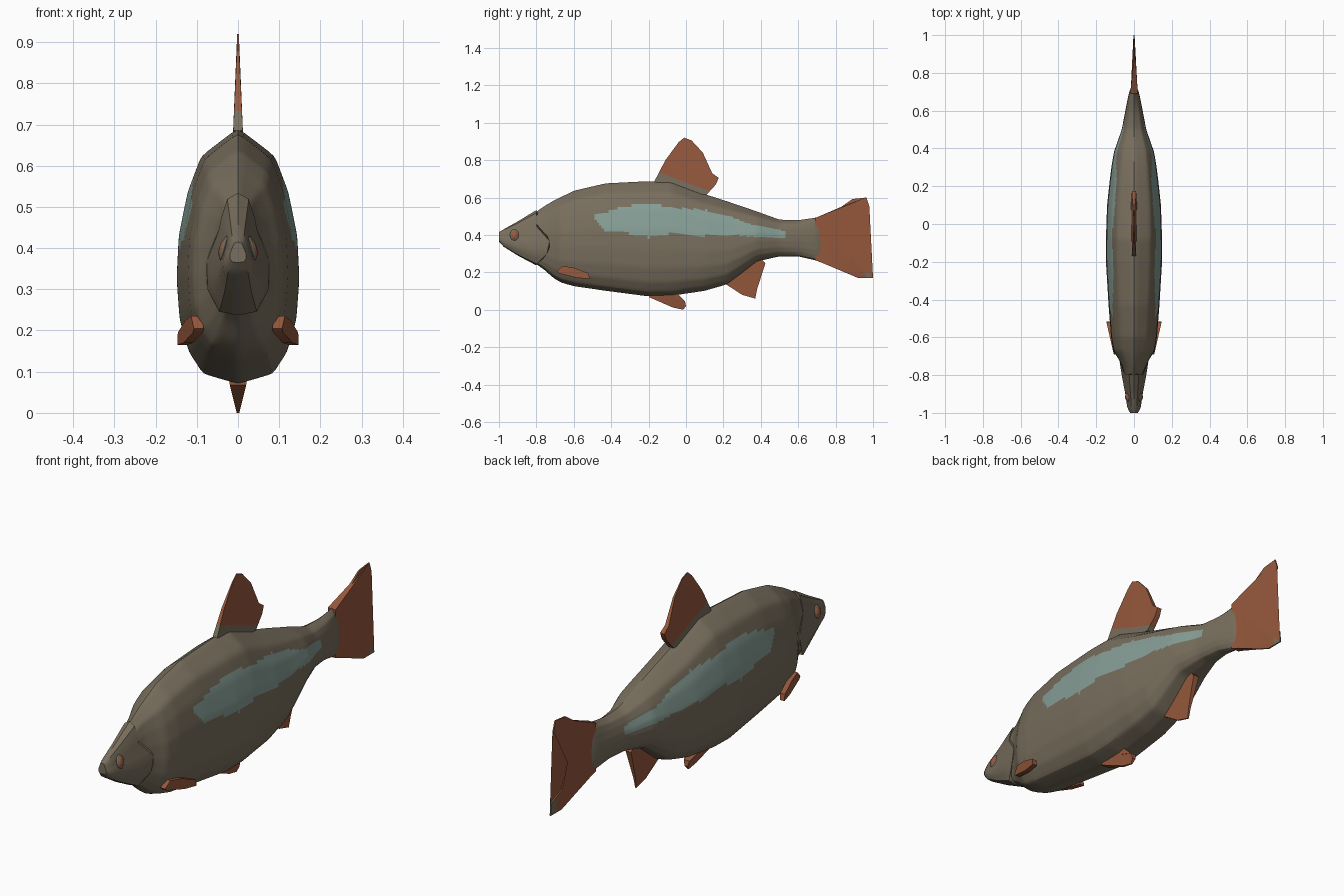
import bpy, bmesh, math
from mathutils import Vector

if "Cube" in bpy.data.objects:
    bpy.data.objects.remove(bpy.data.objects["Cube"])


def material(name, rgb):
    m = bpy.data.materials.new(name)
    m.diffuse_color = (*rgb, 1)
    m.use_nodes = True
    m.node_tree.nodes["Principled BSDF"].inputs["Base Color"].default_value = m.diffuse_color
    return m


SKIN = material("brown_grey_skin", (0.188, 0.156, 0.109))
FIN = material("rust_fin", (0.305, 0.098, 0.045))
BAND = material("pale_teal_band", (0.242, 0.342, 0.309))


def lerp(table, x, col=1):
    """Linear lookup of a column in a table sorted by its first column."""
    if x <= table[0][0]:
        return table[0][col]
    for a, b in zip(table, table[1:]):
        if x <= b[0]:
            return a[col] + (b[col] - a[col]) * (x - a[0]) / (b[0] - a[0])
    return table[-1][col]


def finish(bm, name, mats, angle=40):
    bmesh.ops.recalc_face_normals(bm, faces=bm.faces)
    me = bpy.data.meshes.new(name)
    bm.to_mesh(me)
    bm.free()
    for m in mats:
        me.materials.append(m)
    ob = bpy.data.objects.new(name, me)
    bpy.context.collection.objects.link(ob)
    bpy.ops.object.select_all(action='DESELECT')
    ob.select_set(True)
    bpy.context.view_layer.objects.active = ob
    bpy.ops.object.shade_smooth_by_angle(angle=math.radians(angle))
    return ob


def loft(stations, profile, y0, end, steps, sub):
    """Symmetric skin over stations (y, top, bottom, half width); profile is (height, width)."""
    half = []
    for a, b in zip(profile, profile[1:]):
        for k in range(sub):
            half.append((a[0] + (b[0] - a[0]) * k / sub, a[1] + (b[1] - a[1]) * k / sub))
    half.append(profile[-1])
    ring = half + [(t, -w) for t, w in half[-2:0:-1]]
    bm = bmesh.new()
    rows = []
    for i in range(steps + 1):
        row = []
        for t, w in ring:
            y = y0 + (end(t) - y0) * i / steps
            top, bot, wide = (lerp(stations, y, c) for c in (1, 2, 3))
            row.append(bm.verts.new((w * wide, y, bot + t * (top - bot))))
        rows.append(row)
    n = len(ring)
    for r, s in zip(rows, rows[1:]):
        for j in range(n):
            bm.faces.new((r[j], r[(j + 1) % n], s[(j + 1) % n], s[j]))
    bm.faces.new(rows[0])
    bm.faces.new(rows[-1])
    return bm


# Body
body_stations = [
    (-0.87, 0.475, 0.29, 0.035), (-0.76, 0.555, 0.215, 0.06), (-0.71, 0.585, 0.17, 0.085),
    (-0.67, 0.605, 0.145, 0.11), (-0.6, 0.64, 0.125, 0.122), (-0.43, 0.68, 0.10, 0.135),
    (-0.2, 0.692, 0.07, 0.149), (-0.08, 0.69, 0.073, 0.149), (0.1, 0.622, 0.10, 0.143),
    (0.22, 0.583, 0.135, 0.13), (0.3, 0.555, 0.195, 0.12), (0.38, 0.527, 0.258, 0.107),
    (0.5, 0.483, 0.285, 0.065), (0.6, 0.48, 0.285, 0.046), (0.7, 0.495, 0.262, 0.026),
    (0.74, 0.505, 0.25, 0.008)]
body_profile = [(1, 0), (0.89, 0.6), (0.75, 0.82), (0.58, 0.965), (0.41, 1), (0.25, 0.95),
                (0.125, 0.8), (0.04, 0.57), (0, 0)]
band = [(-0.49, 0.515, 0.49), (-0.44, 0.52, 0.42), (-0.34, 0.55, 0.415), (-0.2, 0.572, 0.385),
        (-0.05, 0.542, 0.412), (0.1, 0.535, 0.395), (0.23, 0.50, 0.402), (0.35, 0.455, 0.39),
        (0.53, 0.42, 0.382)]
bm = loft(body_stations, body_profile, -0.87, lambda t: 0.73, 130, 6)
for f in bm.faces:
    c = f.calc_center_median()
    if -0.49 < c.y < 0.53 and lerp(band, c.y, 2) < c.z < lerp(band, c.y, 1):
        f.material_index = 1
body = finish(bm, "body", [SKIN, BAND])
mod = body.modifiers.new("soften", 'SMOOTH')
mod.factor = 0.5
mod.iterations = 4

# Head with the gill cover edge standing proud of the body
head_stations = [
    (-1.0, 0.415, 0.365, 0.02), (-0.975, 0.43, 0.337, 0.035), (-0.9, 0.472, 0.29, 0.046),
    (-0.8, 0.533, 0.237, 0.065), (-0.73, 0.57, 0.232, 0.076)]
head_profile = [(1, 0), (0.95, 0.4), (0.8, 0.62), (0.6, 0.8), (0.4, 1), (0.2, 1), (0.03, 0.7), (0, 0)]
finish(loft(head_stations, head_profile, -1.0,
            lambda t: -0.728 - min(0.07, 0.7 * (t - 0.35) ** 2), 16, 2), "head", [SKIN])


# Fins
def fin(name, outline, thick, side=lambda y: 0.0, cuts=(), rule=None, mirror=False):
    """Thin tapered plate from a (y, z) outline, cut along planes so a rule can colour it."""
    bm = bmesh.new()
    left, right = ([bm.verts.new((side(y) + s * thick(y, z), y, z)) for y, z in outline] for s in (-1, 1))
    n = len(outline)
    bm.faces.new(left)
    bm.faces.new(right[::-1])
    for j in range(n):
        k = (j + 1) % n
        bm.faces.new((left[j], right[j], right[k], left[k]))
    bmesh.ops.triangulate(bm, faces=bm.faces)
    for co, no in cuts:
        bmesh.ops.bisect_plane(bm, geom=bm.verts[:] + bm.edges[:] + bm.faces[:], dist=1e-5,
                               plane_co=co, plane_no=no)
    for f in bm.faces:
        if rule and rule(f.calc_center_median()):
            f.material_index = 1
    if mirror:
        new = bmesh.ops.duplicate(bm, geom=bm.verts[:] + bm.edges[:] + bm.faces[:])["geom"]
        for v in new:
            if isinstance(v, bmesh.types.BMVert):
                v.co.x *= -1
    return finish(bm, name, [FIN, SKIN])


root = Vector((0, -0.12, 0.725))
root_n = Vector((0, 0.37, 1))
fin("dorsal_fin",
    [(-0.17, 0.685), (-0.11, 0.80), (-0.04, 0.895), (-0.01, 0.92), (0.03, 0.905), (0.09, 0.84),
     (0.14, 0.73), (0.175, 0.705), (0.16, 0.67), (0.11, 0.615), (0.0, 0.62), (-0.12, 0.66)],
    lambda y, z: 0.002 + 0.045 * max(0, 0.9 - z) ** 1.0,
    cuts=[(root, root_n)], rule=lambda c: (c - root).dot(root_n) < 0)

fin("tail_fin",
    [(0.69, 0.49), (0.83, 0.55), (0.89, 0.592), (0.965, 0.60), (0.98, 0.555), (0.91, 0.48),
     (0.845, 0.42), (0.845, 0.31), (0.90, 0.30), (0.915, 0.26), (0.97, 0.24), (0.995, 0.225),
     (1.0, 0.17), (0.92, 0.17), (0.82, 0.22), (0.73, 0.25), (0.69, 0.265)],
    lambda y, z: 0.003 + 0.1 * max(0, 0.86 - y),
    cuts=[(Vector((0, 0.96, 0)), Vector((0, 1, 0)))], rule=lambda c: c.y > 0.96 and c.z < 0.3)

fin("anal_fin",
    [(0.20, 0.145), (0.30, 0.08), (0.37, 0.06), (0.38, 0.11), (0.425, 0.25), (0.40, 0.275), (0.3, 0.23)],
    lambda y, z: 0.003 + 0.06 * max(0, z - 0.06))

fin("pelvic_fin",
    [(-0.2, 0.068), (-0.13, 0.038), (-0.07, 0.012), (-0.015, 0.0), (0.0, 0.02), (-0.005, 0.045),
     (-0.06, 0.062), (-0.05, 0.09), (-0.17, 0.09)],
    lambda y, z: 0.003 + 0.25 * min(z, 0.07))

fin("pectoral_fins",
    [(-0.69, 0.205), (-0.66, 0.235), (-0.6, 0.225), (-0.52, 0.195), (-0.515, 0.165), (-0.58, 0.17),
     (-0.68, 0.195)],
    lambda y, z: 0.012, side=lambda y: 0.095 + 0.23 * (y + 0.69), mirror=True)


# Eyes: a skin rim with a rust-coloured iris set into it
def eye_pair(name, x, y, z, size, mat):
    bm = bmesh.new()
    for s in (-1, 1):
        ball = bmesh.ops.create_uvsphere(bm, u_segments=16, v_segments=10, radius=1)["verts"]
        for v in ball:
            v.co = Vector((s * x + v.co.x * size[0] - s * 0.25 * v.co.z * size[2],
                           y + v.co.y * size[1], z + v.co.z * size[2]))
    finish(bm, name, [mat])


eye_pair("eye_rims", 0.033, -0.916, 0.40, (0.010, 0.025, 0.03), SKIN)
eye_pair("eyes", 0.037, -0.916, 0.40, (0.009, 0.018, 0.022), FIN)
